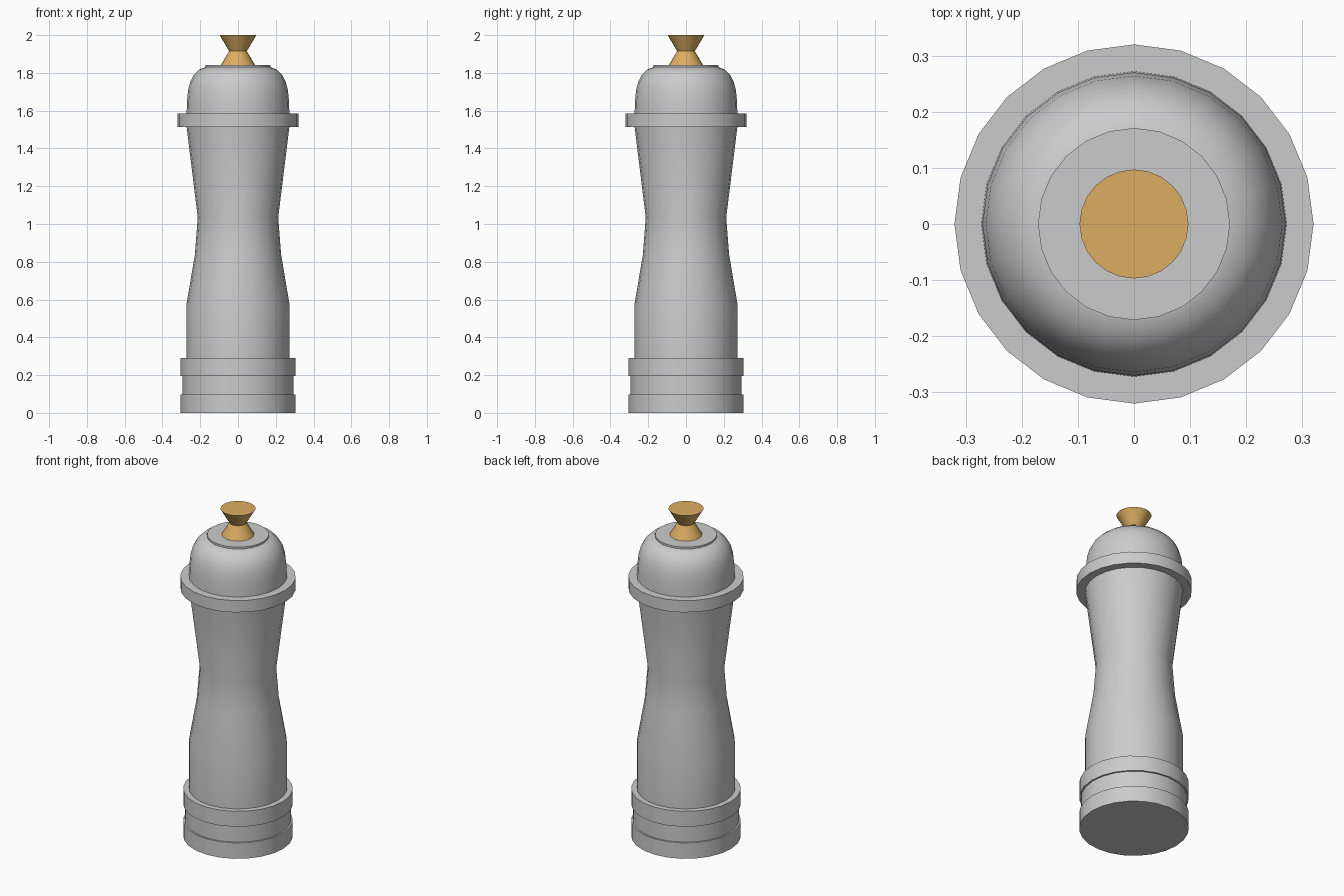
import bpy, bmesh, math

if "Cube" in bpy.data.objects:
    bpy.data.objects.remove(bpy.data.objects["Cube"])

SIDES = 24


def lathe(name, profile, material=None, angle=30):
    """Revolve (radius, height) points around z and cap both ends."""
    bm = bmesh.new()
    rings = []
    for r, z in profile:
        rings.append([bm.verts.new((r * math.cos(2 * math.pi * i / SIDES),
                                    r * math.sin(2 * math.pi * i / SIDES), z))
                      for i in range(SIDES)])
    for low, high in zip(rings, rings[1:]):
        for i in range(SIDES):
            j = (i + 1) % SIDES
            bm.faces.new((low[i], low[j], high[j], high[i]))
    bm.faces.new(rings[0][::-1])
    bm.faces.new(rings[-1])
    mesh = bpy.data.meshes.new(name)
    bm.to_mesh(mesh)
    bm.free()
    obj = bpy.data.objects.new(name, mesh)
    bpy.context.collection.objects.link(obj)
    if material:
        mesh.materials.append(material)
    bpy.ops.object.select_all(action='DESELECT')
    obj.select_set(True)
    bpy.context.view_layer.objects.active = obj
    bpy.ops.object.shade_smooth_by_angle(angle=math.radians(angle))
    return obj


brass = bpy.data.materials.new("brass")
brass.diffuse_color = (0.72, 0.42, 0.12, 1)
brass.use_nodes = True
brass.node_tree.nodes["Principled BSDF"].inputs["Base Color"].default_value = brass.diffuse_color

# Base: two bands around a shallow groove
lathe("base", [(0.304, 0), (0.304, 0.097), (0.294, 0.097), (0.294, 0.196),
               (0.304, 0.196), (0.304, 0.29)])

# Waisted body
lathe("body", [(0.272, 0.29), (0.272, 0.58), (0.228, 0.84), (0.213, 1.035),
               (0.272, 1.513)])

# Collar between body and head
lathe("collar", [(0.32, 1.513), (0.32, 1.585)])

# Domed head with a thin disc on top
lathe("head", [(0.272, 1.585), (0.27, 1.65), (0.264, 1.71), (0.252, 1.755),
               (0.233, 1.79), (0.205, 1.818), (0.165, 1.833)])
lathe("top_disc", [(0.171, 1.83), (0.171, 1.842)])

# Hourglass knob
lathe("knob", [(0.09, 1.842), (0.047, 1.915), (0.097, 2.0)], brass)
